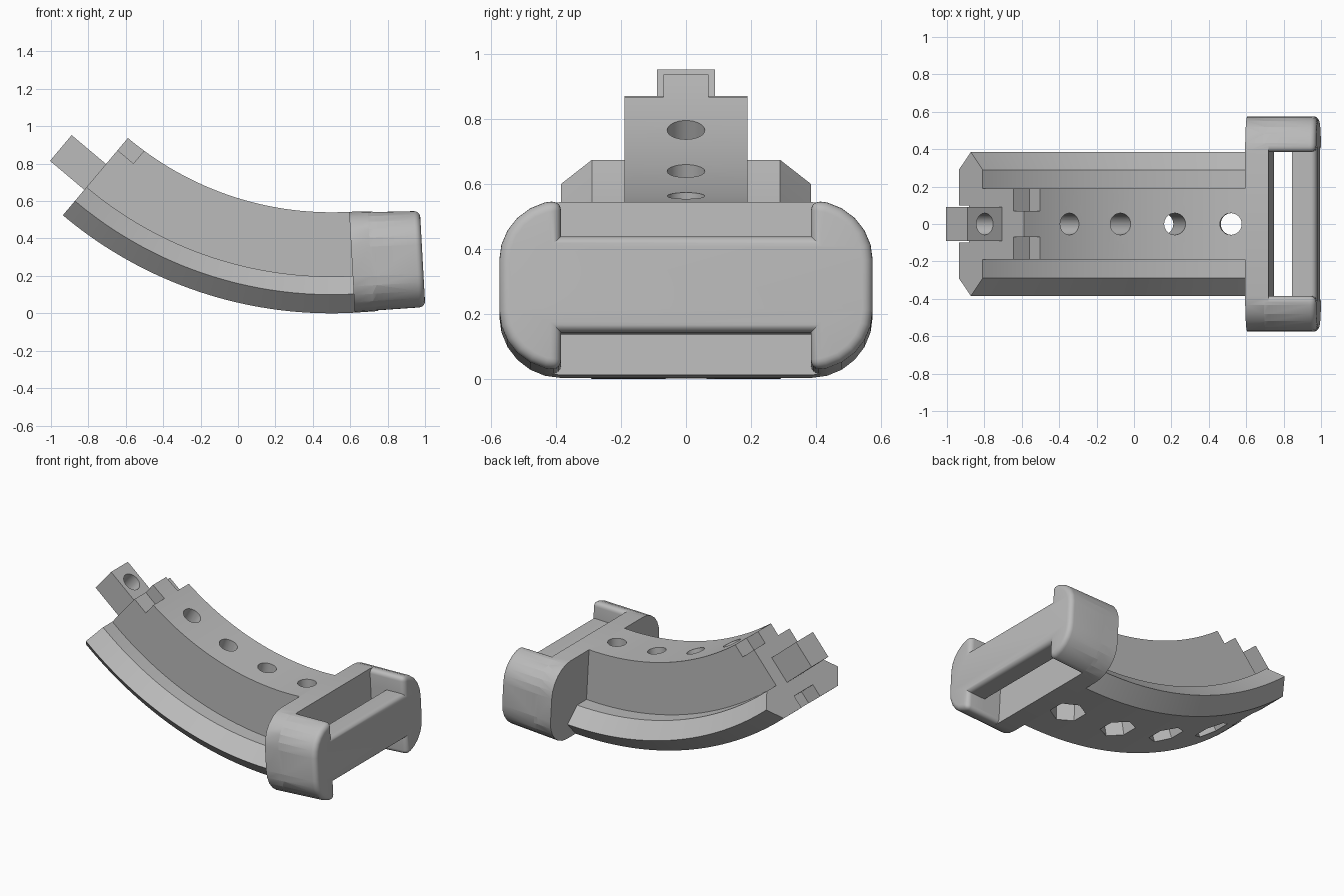
import bpy, bmesh
from math import radians, sin, cos, pi
from mathutils import Matrix, Vector

cube = bpy.data.objects.get("Cube")
if cube:
    bpy.data.objects.remove(cube, do_unlink=True)

CX, R = 0.5, 2.23            # arc centre sits at (CX, 0, R)
END_L, END_R = radians(-40.1), radians(3.2)
HEIGHT = 0.54

grey = bpy.data.materials.new("plain grey")
grey.use_nodes = True
grey.diffuse_color = (0.5, 0.5, 0.5, 1)
grey.node_tree.nodes["Principled BSDF"].inputs["Base Color"].default_value = (0.5, 0.5, 0.5, 1)


def frame(a):
    """Matrix at arc angle a: x along the arc, y across, z towards the centre."""
    u, v = Vector((cos(a), 0, sin(a))), Vector((-sin(a), 0, cos(a)))
    m = Matrix((u, Vector((0, 1, 0)), v)).transposed().to_4x4()
    m.translation = (CX + R * sin(a), 0, R - R * cos(a))
    return m


def finish(bm, name, matrix=Matrix()):
    bmesh.ops.recalc_face_normals(bm, faces=bm.faces)
    bm.transform(matrix)
    mesh = bpy.data.meshes.new(name)
    bm.to_mesh(mesh)
    bm.free()
    mesh.materials.append(grey)
    ob = bpy.data.objects.new(name, mesh)
    bpy.context.collection.objects.link(ob)
    return ob


def box(name, a, xs, ys, zs):
    bm = bmesh.new()
    bmesh.ops.create_cube(bm, size=1)
    for v in bm.verts:
        v.co = [r[0] if c < 0 else r[1] for c, r in zip(v.co, (xs, ys, zs))]
    return finish(bm, name, frame(a))


def rod(name, a, x, radius, z0, z1, sides):
    bm = bmesh.new()
    bmesh.ops.create_cone(bm, cap_ends=True, segments=sides, radius1=radius, radius2=radius,
                          depth=z1 - z0, matrix=Matrix.Translation((x, 0, (z0 + z1) / 2)))
    return finish(bm, name, frame(a))


def extrude(name, pts, x0, x1, fillet=0):
    """Extrude a (y, z) outline along the right end frame with a slight taper.
    The fillet rounds the far rim and the inner corners of the arms."""
    bm = bmesh.new()
    near = [bm.verts.new((x0, y, z)) for y, z in pts]
    far = [bm.verts.new((x1, y, z)) for y, z in pts]
    bm.faces.new(near)
    bm.faces.new(far)
    for i in range(len(pts)):
        bm.faces.new((near[i - 1], near[i], far[i], far[i - 1]))
    bmesh.ops.recalc_face_normals(bm, faces=bm.faces)
    if fillet:
        def rounded(e):
            a, b = (v.co for v in e.verts)
            on_rim = min(a.x, b.x) > x1 - 1e-5
            inner = (abs(a.x - b.x) > 1e-5 and abs(abs(a.y) - IN) < 1e-5
                     and abs(a.z - HEIGHT / 2) > HEIGHT / 2 - 1e-5)
            return on_rim or inner
        bmesh.ops.bevel(bm, geom=[e for e in bm.edges if rounded(e)], offset=fillet,
                        segments=5, profile=0.5, affect='EDGES')
    for v in bm.verts:
        v.co.z += v.co.x * (0.013 - 0.087 * v.co.z)
    return finish(bm, name, frame(END_R))


def combine(ob, other, operation):
    mod = ob.modifiers.new("cut", 'BOOLEAN')
    mod.operation, mod.object, mod.solver = operation, other, 'EXACT'
    bpy.context.view_layer.objects.active = ob
    bpy.ops.object.modifier_apply(modifier=mod.name)
    bpy.data.objects.remove(other, do_unlink=True)


def smooth(ob):
    bpy.ops.object.select_all(action='DESELECT')
    ob.select_set(True)
    bpy.context.view_layer.objects.active = ob
    bpy.ops.object.shade_smooth_by_angle(angle=radians(25))


# Curved body: cross-section swept along the arc
half = [(0.29, 0), (0.385, 0.1), (0.29, 0.197), (0.19, 0.197), (0.19, HEIGHT)]
section = half + [(-y, z) for y, z in reversed(half)]
bm = bmesh.new()
STEPS = 40
rings = []
for i in range(STEPS + 1):
    m = frame(END_L + (END_R - END_L) * i / STEPS)
    rings.append([bm.verts.new(m @ Vector((0, y, z))) for y, z in section])
for a, b in zip(rings, rings[1:]):
    for j in range(len(section)):
        k = (j + 1) % len(section)
        bm.faces.new((a[j], a[k], b[k], b[j]))
bm.faces.new(rings[0])
bm.faces.new(rings[-1])
body = finish(bm, "curved_body")

# Round bolt holes with six-sided pockets underneath
for deg in (-30, -19.8, -9.6, 0.6):
    combine(body, rod("hole", radians(deg), 0, 0.058, -0.1, 0.7, 32), 'DIFFERENCE')
    combine(body, rod("nut_pocket", radians(deg), 0, 0.11, -0.1, 0.15, 6), 'DIFFERENCE')

# Notches at the free end: two top corners and one slot at the bottom
for ys in ((0.07, 0.25), (-0.25, -0.07)):
    combine(body, box("notch", END_L, (-0.1, 0.11), ys, (0.455, 0.7)), 'DIFFERENCE')
combine(body, box("slot", END_L, (-0.1, 0.11), (-0.1, 0.1), (-0.1, 0.085)), 'DIFFERENCE')
smooth(body)

# Tab with a hole
tab = box("end_tab", END_L, (-0.24, 0), (-0.09, 0.09), (0.178, 0.358))
combine(tab, rod("tab_hole", END_L, -0.12, 0.058, 0, 0.6, 32), 'DIFFERENCE')
smooth(tab)

# Strap bracket: rounded base plate, and an H outline with a strap slot
W, RAD = 0.575, 0.19
IN = W - RAD
N = 6
corner = [(IN + RAD * sin(t * pi / 2 / N), HEIGHT - RAD + RAD * cos(t * pi / 2 / N))
          for t in range(N + 1)]
right = corner + [(y, HEIGHT - z) for y, z in reversed(corner)]
left = [(-y, z) for y, z in reversed(right)]
lo, hi = 0.12, 0.425
outline = right + [(IN, lo), (-IN, lo)] + left + [(-IN, hi), (IN, hi)]

bracket = extrude("strap_bracket", right + left, 0, 0.125)
arms = extrude("arms", outline, 0.1, 0.378, 0.032)
combine(arms, box("strap_slot", END_R, (0.05, 0.244), (-IN, IN), (-0.1, 0.7)), 'DIFFERENCE')
combine(bracket, arms, 'UNION')
smooth(bracket)
